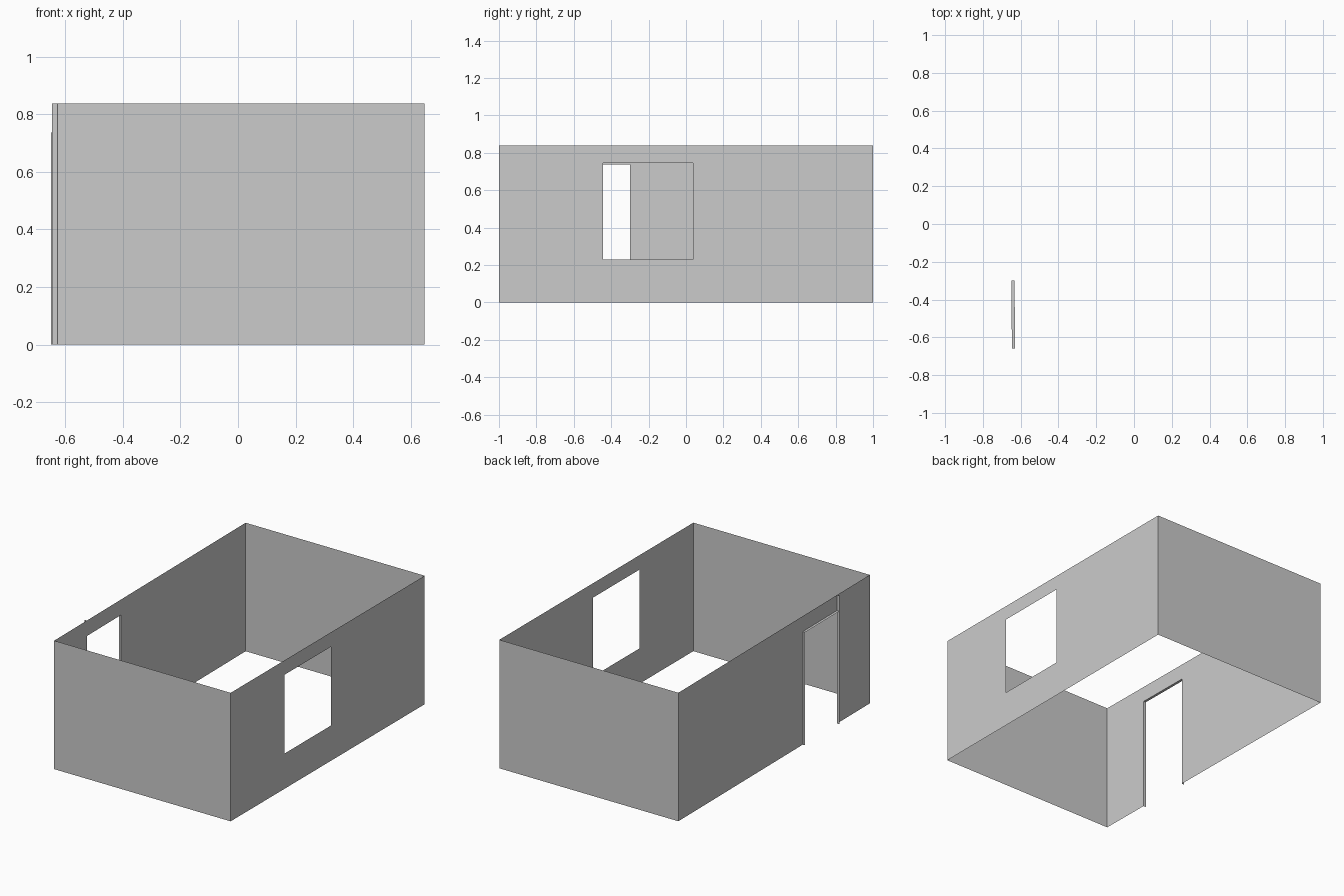
import bpy, bmesh

if "Cube" in bpy.data.objects:
    bpy.data.objects.remove(bpy.data.objects["Cube"])

H = 0.838            # wall height
XR, XB, XF = 0.647, -0.645, -0.626   # right wall, left wall at back, left wall at front


def left_x(y):
    """The left wall leans in slightly towards the front."""
    return XB + (XF - XB) * (1 - y) / 2


def make(name, quads):
    bm = bmesh.new()
    for q in quads:
        bm.faces.new([bm.verts.new(p) for p in q])
    bmesh.ops.remove_doubles(bm, verts=bm.verts, dist=1e-5)
    me = bpy.data.meshes.new(name)
    bm.to_mesh(me)
    bm.free()
    ob = bpy.data.objects.new(name, me)
    bpy.context.collection.objects.link(ob)
    return ob


def wall(name, point, us, zs, hole=None):
    """Thin wall on a u/z grid, leaving out the hole cell."""
    quads = []
    for i in range(len(us) - 1):
        for j in range(len(zs) - 1):
            if (i, j) != hole:
                quads.append([(*point(us[i]), zs[j]), (*point(us[i + 1]), zs[j]),
                              (*point(us[i + 1]), zs[j + 1]), (*point(us[i]), zs[j + 1])])
    make(name, quads)


# Door opening
D0, D1, DZ, DEPTH = -0.658, -0.30, 0.737, 0.017

# End walls
wall("front_wall", lambda x: (x, -1), [XF, XR], [0, H])
wall("back_wall", lambda x: (x, 1), [XR, XB], [0, H])

# Right wall with window opening
wall("right_wall", lambda y: (XR, y), [-1, -0.443, 0.037, 1], [0, 0.23, 0.744, H], (1, 1))

# Left wall with door opening
wall("left_wall", lambda y: (left_x(y), y), [1, D1, D0, -1], [0, DZ, H], (1, 0))


# Door reveal standing out from the left wall; the front jamb runs full height
def jamb(y, top):
    a, b = left_x(y), left_x(y) - DEPTH
    return [(a, y, 0), (b, y, 0), (b, y, top), (a, y, top)]


lintel = [(left_x(D0), D0, DZ), (left_x(D0) - DEPTH, D0, DZ),
          (left_x(D1) - DEPTH, D1, DZ), (left_x(D1), D1, DZ)]
make("door_jamb_front", [jamb(D0, H)])
make("door_jamb_back", [jamb(D1, DZ)])
make("door_lintel", [lintel])
